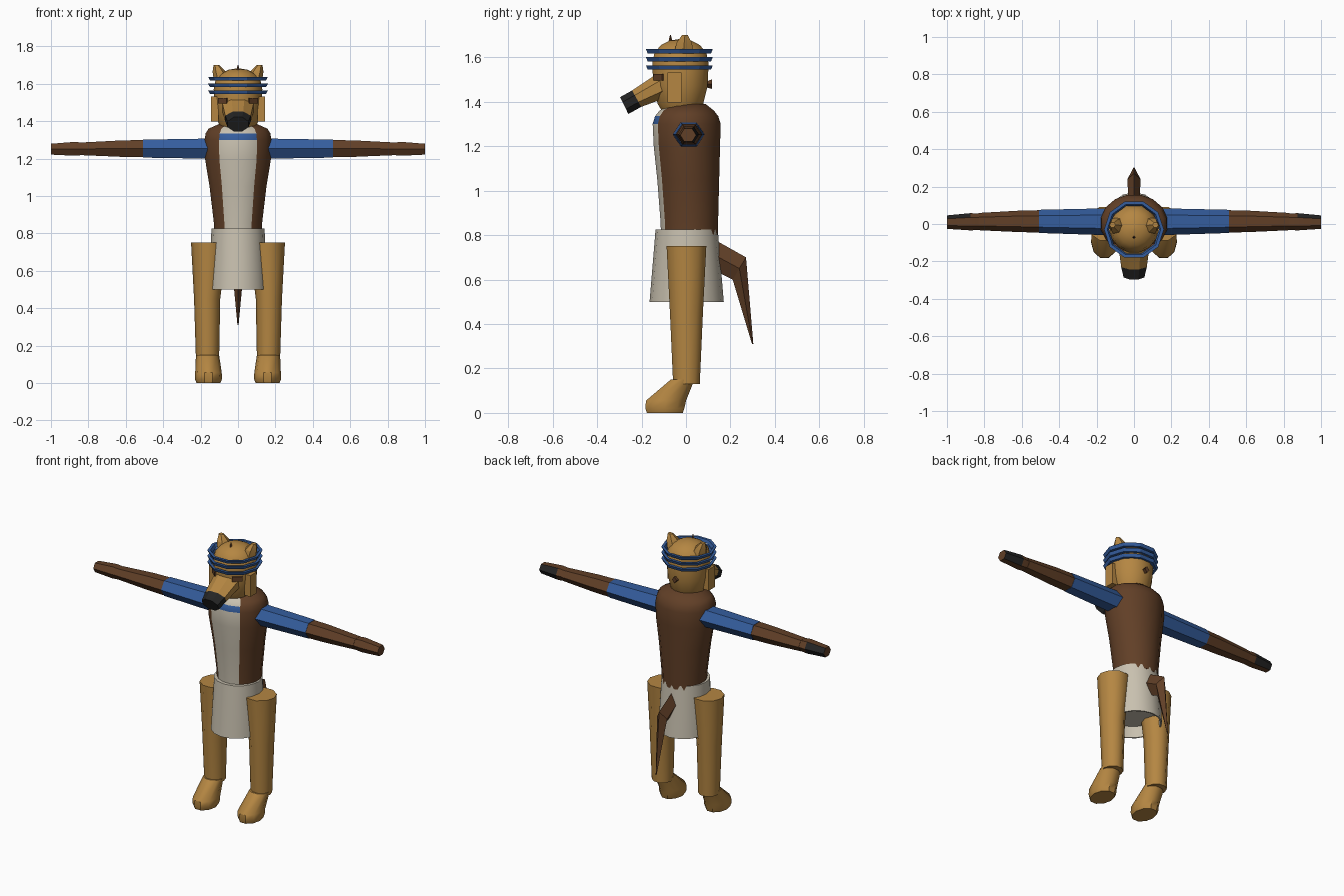
import bpy, bmesh, math
from mathutils import Vector

cube = bpy.data.objects.get("Cube")
if cube:
    bpy.data.objects.remove(cube, do_unlink=True)


def material(name, r, g, b):
    m = bpy.data.materials.new(name)
    m.use_nodes = True
    m.diffuse_color = (r, g, b, 1)
    node = m.node_tree.nodes["Principled BSDF"]
    node.inputs["Base Color"].default_value = (r, g, b, 1)
    node.inputs["Roughness"].default_value = 0.8
    return m


TAN = material("tan fur", 0.46, 0.24, 0.055)
BROWN = material("brown fur", 0.12, 0.05, 0.02)
BLUE = material("blue cloth", 0.035, 0.11, 0.34)
CREAM = material("cream cloth", 0.58, 0.53, 0.43)
BLACK = material("black", 0.018, 0.018, 0.018)


def loft(name, sections, n, mats, phase=0.0, rule=None, angle=40, closed=False):
    """Skin elliptical rings given as (centre, half axis u, half axis v)."""
    bm = bmesh.new()
    rings = []
    for c, u, v in sections:
        c, u, v = Vector(c), Vector(u), Vector(v)
        turn = [phase + math.tau * i / n for i in range(n)]
        rings.append([bm.verts.new(c + u * math.cos(a) + v * math.sin(a)) for a in turn])
    pairs = list(zip(rings, rings[1:]))
    if closed:
        pairs.append((rings[-1], rings[0]))
    else:
        bm.faces.new(rings[0])
        bm.faces.new(rings[-1])
    for a, b in pairs:
        for i in range(n):
            j = (i + 1) % n
            bm.faces.new((a[i], a[j], b[j], b[i]))
    bmesh.ops.recalc_face_normals(bm, faces=bm.faces)
    if rule:
        for f in bm.faces:
            f.material_index = rule(f.calc_center_median(), f.normal)
    mesh = bpy.data.meshes.new(name)
    bm.to_mesh(mesh)
    bm.free()
    for m in mats:
        mesh.materials.append(m)
    mesh.shade_smooth()
    mesh.set_sharp_from_angle(angle=math.radians(angle))
    ob = bpy.data.objects.new(name, mesh)
    bpy.context.collection.objects.link(ob)
    return ob


def stack(name, rows, n, mats, **kw):
    """Upright loft from rows of (z, x, y, x radius, y radius)."""
    return loft(name, [((x, y, z), (rx, 0, 0), (0, ry, 0)) for z, x, y, rx, ry in rows],
                n, mats, **kw)


def box(name, centre, size, mat, turn=0.0):
    mesh = bpy.data.meshes.new(name)
    bm = bmesh.new()
    bmesh.ops.create_cube(bm, size=1)
    bmesh.ops.scale(bm, vec=size, verts=bm.verts)
    bm.to_mesh(mesh)
    bm.free()
    mesh.materials.append(mat)
    ob = bpy.data.objects.new(name, mesh)
    ob.location = centre
    ob.rotation_euler.z = turn
    bpy.context.collection.objects.link(ob)


# Torso: brown coat, cream front panel and blue collar
def coat(c, normal):
    y = c.y - 0.01
    if normal.z > 0.9 or y > 0 or abs(c.x) > 0.8 * abs(y):
        return 0
    return 2 if 1.30 < c.z < 1.335 else 1


stack("torso", [(0.80, 0, .015, .13, .13), (0.86, 0, .015, .132, .132),
                (1.05, 0, .01, .155, .142), (1.20, 0, .004, .18, .152),
                (1.30, 0, .003, .182, .156), (1.335, 0, .003, .176, .145),
                (1.36, 0, .003, .16, .125), (1.39, 0, .01, .09, .08)],
      16, [BROWN, CREAM, BLUE], phase=math.pi / 16, rule=coat)

# Kilt with a hollow underside
stack("kilt", [(0.825, 0, .003, .142, .14), (0.5, 0, .003, .155, .167),
               (0.5, 0, .003, .147, .159), (0.57, 0, .003, .143, .15)], 16, [CREAM])

# Tail
loft("tail", [((0, .11, .72), (.03, 0, 0), (0, 0, .07)),
              ((0, .24, .65), (.035, 0, 0), (0, .03, .05)),
              ((0, .30, .31), (.003, 0, 0), (0, .003, 0))], 4, [BROWN], angle=20)

# Head, snout and headband rings
stack("head", [(1.35, 0, -.025, .08, .08), (1.39, 0, -.025, .105, .105),
               (1.47, 0, -.025, .122, .125), (1.57, 0, -.025, .13, .13),
               (1.62, 0, -.025, .12, .12), (1.655, 0, -.025, .09, .09),
               (1.675, 0, -.025, .05, .05), (1.682, 0, -.025, .008, .008)], 14, [TAN])
loft("snout", [((0, -.11, 1.472), (.09, 0, 0), (0, -.022, .058)),
               ((0, -.222, 1.414), (.074, 0, 0), (0, -.022, .04)),
               ((0, -.278, 1.383), (.06, 0, 0), (0, -.02, .041))],
     8, [TAN, BLACK], phase=math.pi / 8, rule=lambda c, n: int(c.y < -.225), angle=30)
for i, z in enumerate((1.545, 1.582, 1.618)):
    stack(f"headband_ring_{i + 1}", [(z, 0, -.03, .15, .15), (z + .019, 0, -.03, .16, .158),
                                     (z + .019, 0, -.03, .143, .141),
                                     (z, 0, -.03, .133, .133)],
          10, [BLUE], closed=True, angle=20)

# Small tufts on the crown and at the back of the head
stack("crown_tuft", [(1.65, 0, -.07, .014, .014), (1.70, 0, -.07, .002, .002)], 4, [BROWN])
loft("nape_tuft", [((0, .085, 1.48), (.02, 0, 0), (0, .01, .012)),
                   ((0, .118, 1.48), (.016, 0, 0), (0, 0, .022))], 4, [BROWN], angle=20)

for side, s in (("left", 1), ("right", -1)):
    # Ears, cheek flaps and eye patches
    stack(side + "_ear", [(1.62, s * .085, -.01, .045, .05), (1.665, s * .1, -.008, .036, .04),
                          (1.70, s * .115, -.005, .016, .015)], 6, [TAN], angle=20)
    box(side + "_cheek_flap", (s * .125, -.052, 1.465), (.04, .062, .135), TAN)
    box(side + "_eye_patch", (s * .082, -.124, 1.51), (.06, .008, .03), BROWN, s * .69)

    # Arm: sleeve, forearm and hand share a hexagonal section
    def arm(part, rows, mats, rule=None):
        loft(f"{side}_{part}", [((s * x, y, z), (0, ry, 0), (0, 0, rz * 1.155))
                                for x, y, z, ry, rz in rows], 6, mats, rule=rule, angle=20)

    arm("sleeve", [(.14, .012, 1.253, .072, .054), (.507, .014, 1.253, .062, .048)], [BLUE])
    arm("forearm", [(.50, .014, 1.253, .06, .046), (.62, .014, 1.253, .057, .044),
                    (.832, .013, 1.252, .046, .034)], [BROWN])
    arm("hand", [(.828, .012, 1.252, .044, .033), (.875, .012, 1.252, .046, .037),
                 (1.0, .01, 1.25, .036, .029)], [BROWN, BLACK],
        lambda c, n: int(n.y > .3 and abs(c.x) > .87))

    # Leg and foot
    stack(side + "_leg", [(.13, s * .163, .002, .062, .063), (.45, s * .165, .002, .07, .078),
                          (.75, s * .155, .002, .096, .094)], 10, [TAN])
    stack(side + "_foot", [(0, s * .158, -.095, .064, .085), (.02, s * .158, -.095, .072, .092),
                           (.055, s * .158, -.09, .071, .095),
                           (.15, s * .163, -.015, .062, .056)], 10, [TAN])
